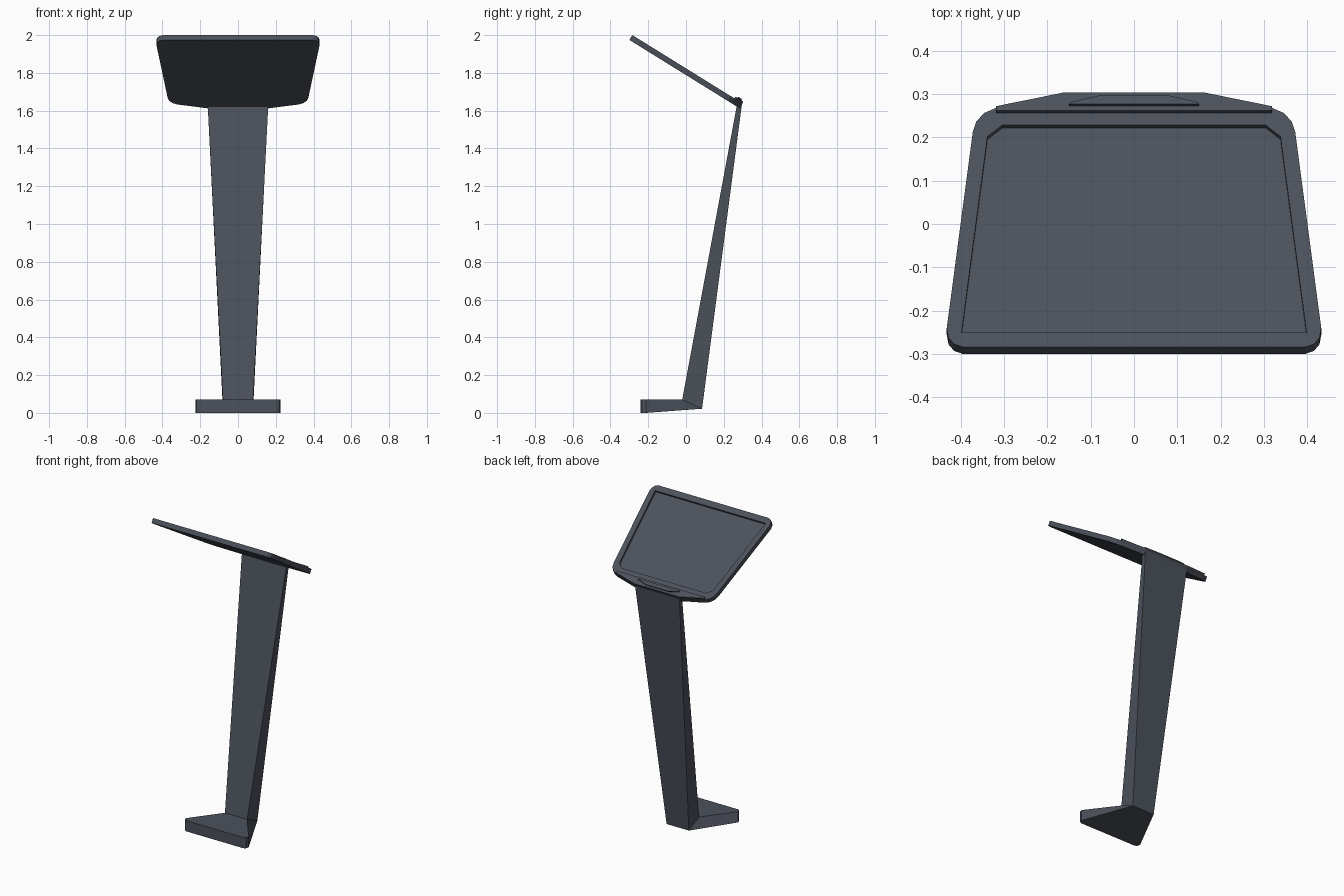
import bpy, bmesh
from mathutils import Vector

if "Cube" in bpy.data.objects:
    bpy.data.objects.remove(bpy.data.objects["Cube"])

# Painted metal colour
slate = bpy.data.materials.new("slate grey")
slate.use_nodes = True
COLOUR = (0.072, 0.082, 0.104, 1)
slate.diffuse_color = COLOUR
slate.node_tree.nodes["Principled BSDF"].inputs["Base Color"].default_value = COLOUR

# Sloped reading surface: plan y maps to a point on the slope
SLOPE = 0.62
NORMAL = Vector((0, SLOPE, 1)).normalized()


def on_slope(x, y, height):
    return Vector((x, y, 2 - SLOPE * (y + 0.284))) + NORMAL * height


def mirror(half):
    """Close a right-half outline with its mirror image."""
    return half + [(-p[0], *p[1:]) for p in reversed(half)]


def loft(name, lower, upper):
    """Solid between two matching outlines."""
    bm = bmesh.new()
    a = [bm.verts.new(p) for p in lower]
    b = [bm.verts.new(p) for p in upper]
    bm.faces.new(a)
    bm.faces.new(b)
    for i in range(len(a)):
        j = (i + 1) % len(a)
        bm.faces.new((a[i], a[j], b[j], b[i]))
    bmesh.ops.recalc_face_normals(bm, faces=bm.faces)
    mesh = bpy.data.meshes.new(name)
    bm.to_mesh(mesh)
    bm.free()
    obj = bpy.data.objects.new(name, mesh)
    mesh.materials.append(slate)
    bpy.context.scene.collection.objects.link(obj)
    return obj


def slab(name, half, low, high):
    """Flat piece lying on the slope."""
    outline = mirror(half)
    return loft(name, [on_slope(x, y, low) for x, y in outline],
                [on_slope(x, y, high) for x, y in outline])


# Top panel with rounded corners
panel = slab("top_panel", [
    (0.395, -0.284), (0.415, -0.277), (0.428, -0.262), (0.432, -0.24),
    (0.372, 0.212), (0.364, 0.236), (0.346, 0.256), (0.318, 0.268),
    (0.16, 0.3)], -0.03, 0)

# Shallow recess for the display sheet
cutter = slab("recess_cutter", [
    (0.398, -0.25), (0.338, 0.202), (0.304, 0.228)], -0.013, 0.02)
cutter.hide_render = True
cut = panel.modifiers.new("recess", "BOOLEAN")
cut.operation = "DIFFERENCE"
cut.solver = "EXACT"
cut.object = cutter
bpy.context.view_layer.objects.active = panel
bpy.ops.object.modifier_apply(modifier=cut.name)
bpy.data.objects.remove(cutter)

# Raised lip and small plaque along the lower edge
slab("bottom_lip", [(0.318, 0.256), (0.318, 0.266), (0.16, 0.298)], -0.004, 0.011)
slab("lip_plaque", [(0.15, 0.267), (0.15, 0.271), (0.08, 0.287)], 0.009, 0.018)

# Tapered leaning post
loft("post",
     mirror([(0.08, -0.02, 0.07), (0.08, 0.085, 0.022)]),
     mirror([(0.16, 0.268, 1.622), (0.16, 0.296, 1.634)]))

# Foot flaring forward, its rear sloping down beneath the post
toe = [(0.205, -0.24), (0.219, -0.233), (0.225, -0.212)]
loft("foot",
     mirror([(x, y, 0) for x, y in toe] + [(0.08, 0.085, 0.022)]),
     mirror([(x, y, 0.07) for x, y in toe] + [(0.08, -0.02, 0.07)]))
